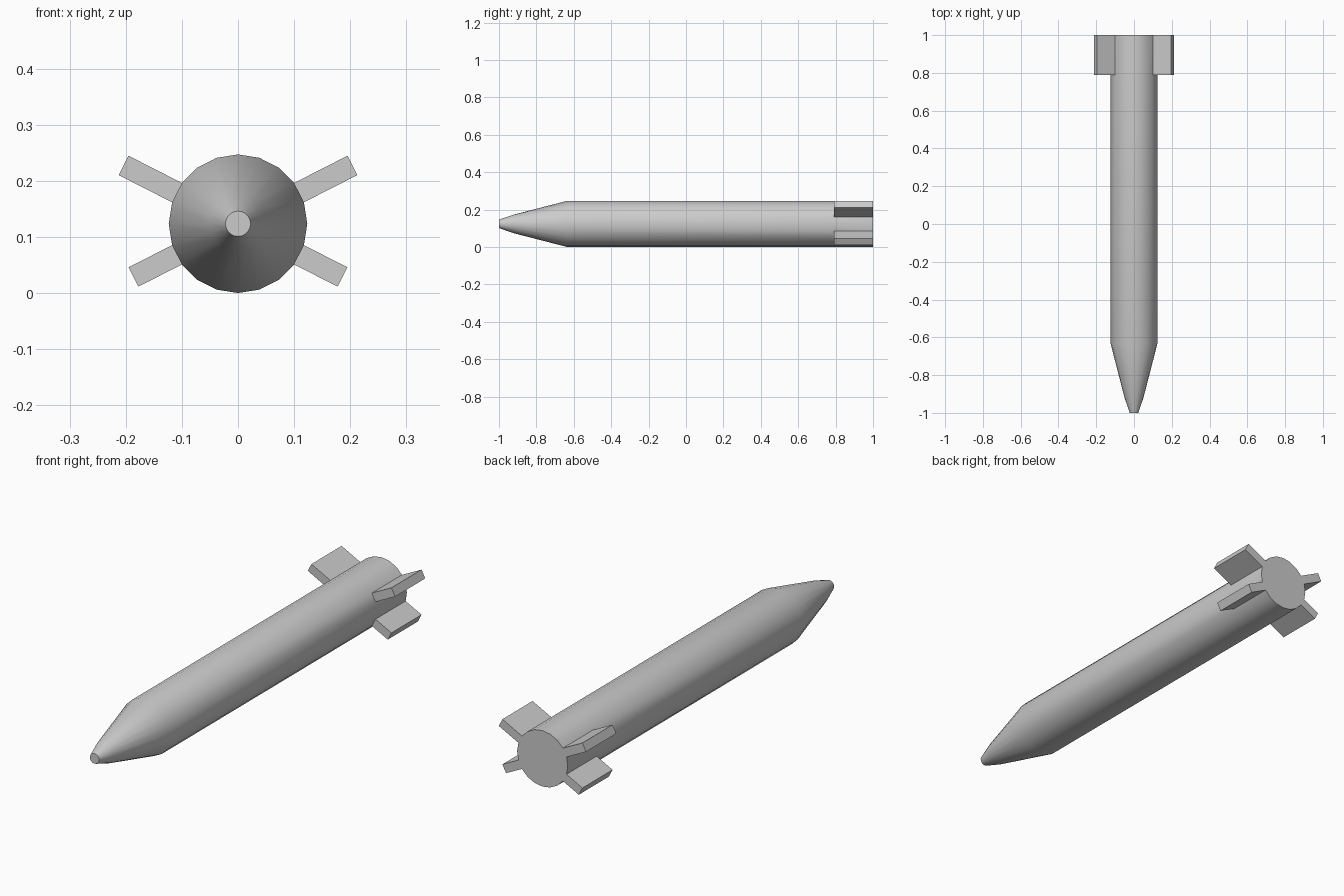
import bpy, bmesh
from math import sin, cos, tau

if "Cube" in bpy.data.objects:
    bpy.data.objects.remove(bpy.data.objects["Cube"])

SIDES = 20
RADIUS = 0.1235
# (y, radius) from the blunt nose tip to the flat tail
PROFILE = [(-1.0, 0.0225), (-0.92, 0.05), (-0.635, RADIUS), (0.79, RADIUS), (1.0, RADIUS)]

bm = bmesh.new()

# Body: rings along y, with a vertex at the top of each ring
rings = []
for y, r in PROFILE:
    rings.append([bm.verts.new((r * sin(tau * k / SIDES), y, RADIUS + r * cos(tau * k / SIDES)))
                  for k in range(SIDES)])
tail_faces = []
for a, b in zip(rings, rings[1:]):
    tail_faces = [bm.faces.new((a[k], a[(k + 1) % SIDES], b[(k + 1) % SIDES], b[k]))
                  for k in range(SIDES)]
bm.faces.new(rings[0])
bm.faces.new(rings[-1])
bmesh.ops.recalc_face_normals(bm, faces=bm.faces)

# Fins: single tail facets pulled straight out, the upper pair a little longer
for side, length in ((3, 0.107), (6, 0.087)):
    for k in (side, SIDES - 1 - side):
        face = tail_faces[k]
        direction = face.normal.copy()
        tip = bmesh.ops.extrude_discrete_faces(bm, faces=[face])["faces"][0]
        bmesh.ops.translate(bm, verts=tip.verts, vec=direction * length)
bmesh.ops.recalc_face_normals(bm, faces=bm.faces)

mesh = bpy.data.meshes.new("finned_rocket")
bm.to_mesh(mesh)
bm.free()
rocket = bpy.data.objects.new("finned_rocket", mesh)
bpy.context.collection.objects.link(rocket)

# Smooth skin with crisp fin and end-cap edges
bpy.context.view_layer.objects.active = rocket
rocket.select_set(True)
bpy.ops.object.shade_smooth_by_angle(angle=0.44)
